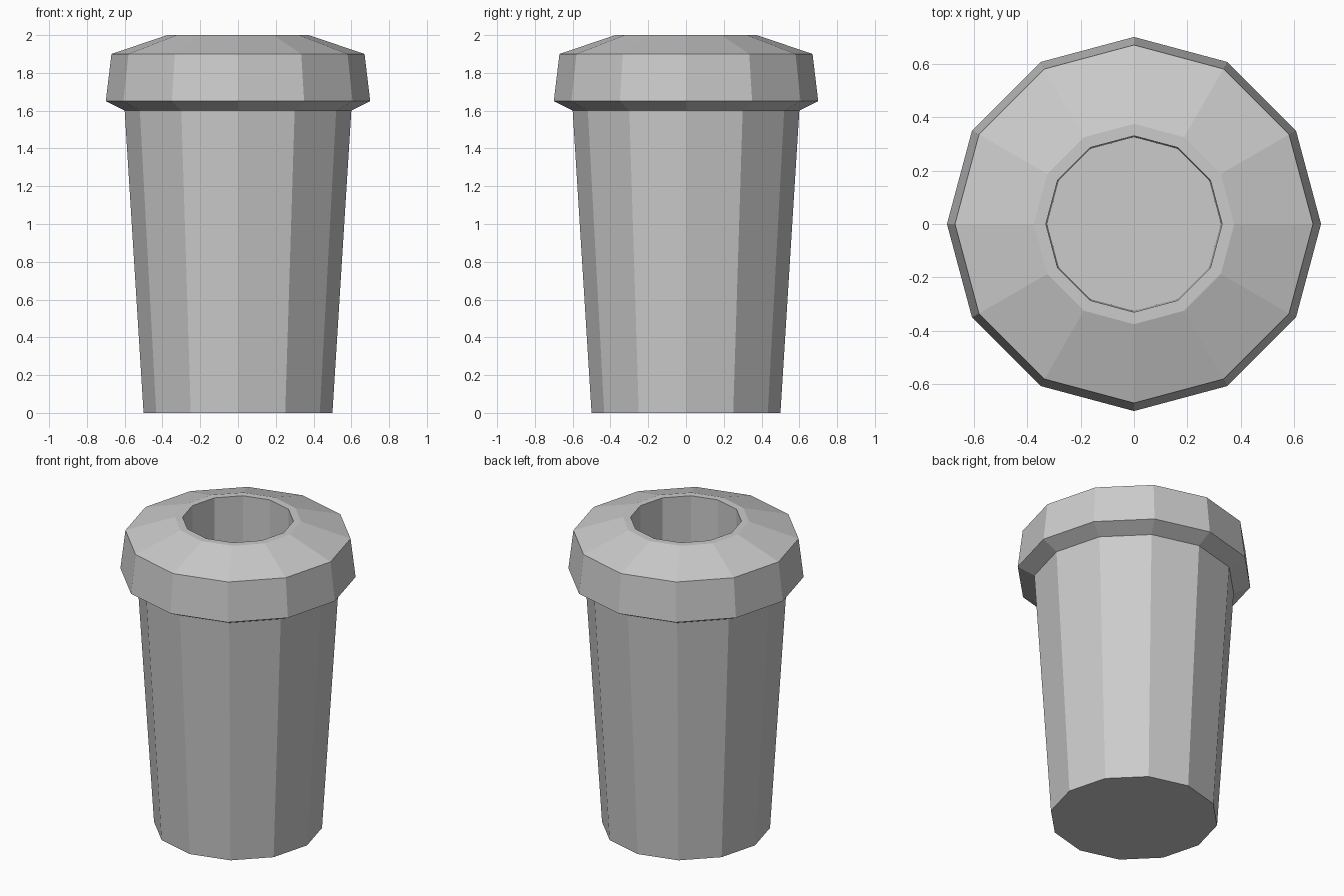
import bpy
import bmesh
from math import cos, sin, tau

SIDES = 12

default_cube = bpy.data.objects.get("Cube")
if default_cube:
    bpy.data.objects.remove(default_cube, do_unlink=True)

# Plain grey material
grey = bpy.data.materials.new("plain grey")
grey.use_nodes = True
colour = (0.6, 0.6, 0.6, 1)
grey.diffuse_color = colour
grey.node_tree.nodes["Principled BSDF"].inputs["Base Color"].default_value = colour


def lathe(name, profile):
    """Turn (radius, height) points into a faceted solid, capped at both ends."""
    bm = bmesh.new()
    rings = [[bm.verts.new((r * cos(tau * i / SIDES), r * sin(tau * i / SIDES), z))
              for i in range(SIDES)] for r, z in profile]
    for low, high in zip(rings, rings[1:]):
        for i in range(SIDES):
            j = (i + 1) % SIDES
            bm.faces.new((low[i], low[j], high[j], high[i]))
    bm.faces.new(rings[0][::-1])
    bm.faces.new(rings[-1])
    bmesh.ops.recalc_face_normals(bm, faces=bm.faces)
    mesh = bpy.data.meshes.new(name)
    bm.to_mesh(mesh)
    bm.free()
    mesh.materials.append(grey)
    obj = bpy.data.objects.new(name, mesh)
    bpy.context.collection.objects.link(obj)
    return obj


# Tapered body, overhanging collar, sloped top and deep central well
lathe("tapered_container", [
    (0.50, 0.0), (0.60, 1.60),      # body
    (0.70, 1.65), (0.67, 1.90),     # collar
    (0.375, 2.0), (0.33, 2.0),      # sloped top and flat lip
    (0.325, 0.10),                  # well
])
